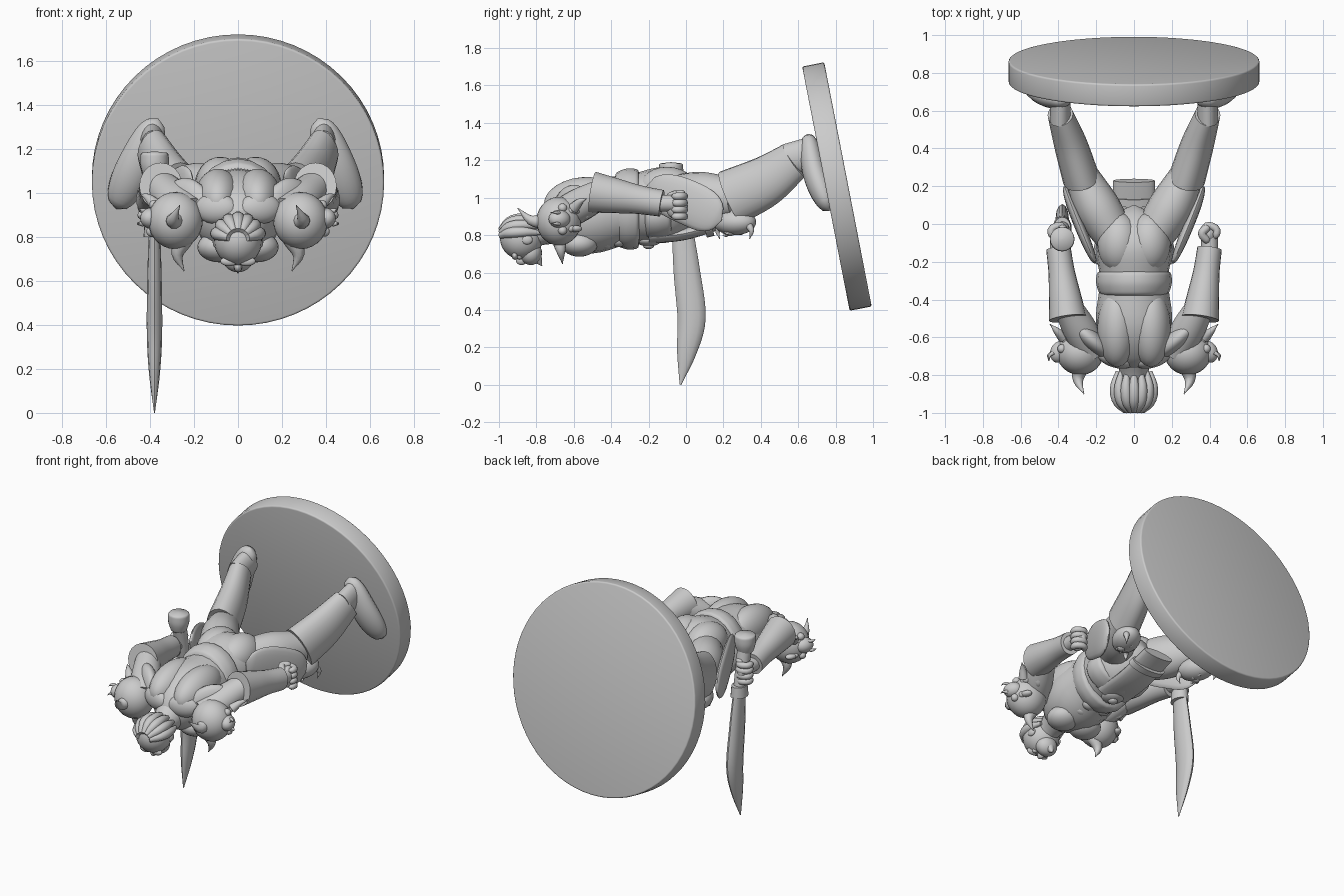
import bpy, bmesh, math
from mathutils import Vector

default_cube = bpy.data.objects.get("Cube")
if default_cube:
    bpy.data.objects.remove(default_cube)

shade = .6
grey = bpy.data.materials.new("plain grey")
grey.use_nodes = True
grey.diffuse_color = (shade, shade, shade, 1)
grey.node_tree.nodes["Principled BSDF"].inputs["Base Color"].default_value = grey.diffuse_color

REAR, UP = Vector((0, 1, 0)), Vector((0, 0, 1))


def finish(name, bm):
    mesh = bpy.data.meshes.new(name)
    bmesh.ops.recalc_face_normals(bm, faces=bm.faces)
    bm.to_mesh(mesh)
    bm.free()
    mesh.materials.append(grey)
    ob = bpy.data.objects.new(name, mesh)
    bpy.context.collection.objects.link(ob)
    bpy.ops.object.select_all(action="DESELECT")
    ob.select_set(True)
    bpy.context.view_layer.objects.active = ob
    bpy.ops.object.shade_smooth_by_angle(angle=math.radians(45))
    return ob


def ball(name, loc, size, rot=(0, 0, 0)):
    bm = bmesh.new()
    bmesh.ops.create_uvsphere(bm, u_segments=24, v_segments=14, radius=1)
    ob = finish(name, bm)
    ob.location, ob.scale, ob.rotation_euler = loc, size, rot


def along(values, t):
    """Smooth curve through evenly spaced values."""
    last = len(values) - 1
    if last == 0:
        return values[0]
    i = min(int(t * last), last - 1)
    f = t * last - i
    b, c = values[i], values[i + 1]
    a = values[i - 1] if i > 0 else b + b - c
    d = values[i + 2] if i + 2 <= last else c + c - b
    return b + (c - a) * (f / 2) + (a * 2 - b * 5 + c * 4 - d) * (f * f / 2) \
        + (b * 3 - a - c * 3 + d) * (f ** 3 / 2)


def tube(name, path, widths, depth=1, dome=0, sides=20, steps=20):
    """Oval loft along a path; dome rounds its ends, a higher value more tightly."""
    path = [Vector(p) for p in path]
    whole = (path[-1] - path[0]).normalized()
    reference = REAR if abs(whole.z) > .75 else UP
    bm, rings = bmesh.new(), []
    for i in range(steps + 1):
        t = i / steps
        ahead, behind = along(path, min(t + .01, 1)), along(path, max(t - .01, 0))
        heading = (ahead - behind).normalized()
        across = heading.cross(reference).normalized()
        over = across.cross(heading)
        taper = max(.05, math.sqrt(max(0, 1 - abs(2 * t - 1) ** dome))) if dome else 1
        radius = max(along(widths, t), .002) * taper
        turns = [math.tau * k / sides for k in range(sides)]
        rings.append([bm.verts.new(along(path, t) + across * radius * math.cos(a)
                                   + over * radius * depth * math.sin(a)) for a in turns])
    for a, b in zip(rings, rings[1:]):
        for k in range(sides):
            j = (k + 1) % sides
            bm.faces.new((a[k], a[j], b[j], b[k]))
    bm.faces.new(rings[0])
    bm.faces.new(rings[-1])
    finish(name, bm)


def horn(name, root, direction, bend, radius):
    root, direction, bend = Vector(root), Vector(direction), Vector(bend)
    tube(name, [root, root + direction / 2 + bend, root + direction],
         [radius, radius * .6, 0], sides=10, steps=8)


def mask(name, centre, r, facing):
    """Demon face on a guard, looking along the facing direction."""
    facing = facing.normalized()
    side = facing.cross(REAR).normalized()
    top = side.cross(facing)
    turn = facing.to_track_quat("Z", "Y").to_euler()
    front = centre + facing * r * .85
    ball(name + "_muzzle", front - top * r * .35, (r * .5, r * .4, r * .4), turn)
    for hand in (side, -side):
        ball(name + "_eye", front + (hand * .4 + top * .2) * r, (r * .16,) * 3)
        ball(name + "_brow", front + (hand * .4 + top * .45) * r, (r * .3, r * .15, r * .2), turn)
        ball(name + "_cheek", front + (hand * .5 - top * .2) * r, (r * .2,) * 3)
        horn(name + "_fang", front + (facing + hand - top * 2) * r * .25, top * r * -.4,
             facing * r * .1, r * .1)


# Round base, tilted to meet the soles
bm = bmesh.new()
radius = .665
bmesh.ops.create_cone(bm, cap_ends=True, segments=64, radius1=radius, radius2=radius, depth=.12)
rim = [e for e in bm.edges if abs(e.verts[0].co.z - e.verts[1].co.z) < .01]
bmesh.ops.bevel(bm, geom=rim, offset=.01, segments=3, profile=.5, affect="EDGES")
base = finish("base", bm)
base.location, base.rotation_euler.x = (0, .807, 1.06), math.radians(-79)

# Torso, belt and loincloth
neck, waist, seat = Vector((0, -.78, .85)), Vector((0, -.3, .94)), Vector((0, .1, .98))
tube("torso", [neck, waist, seat], [.12, .2, .18, .2, .1], dome=8)
tube("belt", [waist - REAR * .09, waist + REAR * .06], [.175, .2, .195], depth=1.08, dome=12)
tube("lower_belt", [(0, -.23, .9), (0, -.07, .91)], [.2, .215, .2], depth=.65, dome=12)
tube("loincloth", [(0, -.2, .79), (0, 0, .81), (0, .23, .88)], [.12, .11], depth=.3)
tube("loincloth_trim", [(0, .1, .835), (0, .14, .845)], [.125], depth=.4)
buckle = Vector((0, -.2, .775))
ball("buckle", buckle, (.07, .07, .035))
ball("buckle_stud", buckle - UP * .03, (.03, .03, .02))

# Head and swept hair
skull = Vector((0, -.88, .785))
tube("neck", [neck + REAR * .08, skull], [.1, .075, .07])
ball("head", skull, (.11, .115, .115))
ball("jaw", skull + REAR * .05 - UP * .08, (.07, .06, .065))
ball("nose", skull - UP * .12, (.018, .03, .025))
horn("beard", skull + REAR * .07 - UP * .09, (0, .04, -.06), (0, 0, 0), .04)
for k in range(-3, 4):
    a = k * .42
    outward = Vector((math.sin(a), 0, math.cos(a))) * .105
    tube("hair_lock", [skull + outward * reach + REAR * y for reach, y in
                       ((.4, -.11), (.85, -.06), (1, .02), (.85, .1))],
         [.018, .03, .012], sides=10, steps=10)

for s, tag in ((1, "left_"), (-1, "right_")):
    OUT = Vector((s, 0, 0))

    def at(x, y, z):
        return Vector((s * x, y, z))

    # Joints that the limbs and armour hang on; the right foot turns out further
    hip, knee, ankle = at(.08, -.1, 1), at(.28, .26, 1), at(.39, .58, 1.2)
    heel, toe = at(.365, .65, 1.34), at(.525 if s > 0 else .555, .765, .93)
    shoulder, elbow, wrist = at(.22, -.68, .9), at(.35, -.5, 1.03), at(.4, -.13, .97)

    # Face details
    ball(tag + "eye", skull + at(.04, -.01, -.1), (.018, .015, .015))
    ball(tag + "brow", skull + at(.04, -.035, -.095), (.04, .017, .022))
    ball(tag + "ear", skull + at(.1, .03, -.01), (.015, .03, .025))

    # Muscle masses
    ball(tag + "upper_back", at(.09, -.55, .98), (.105, .21, .13), (.1, 0, 0))
    ball(tag + "trapezius", at(.1, -.71, .93), (.1, .05, .07), (0, 0, s * .3))
    ball(tag + "chest", at(.085, -.57, .755), (.1, .1, .07))
    ball(tag + "buttock", hip + UP * .04, (.115, .16, .125))
    for row in range(3):
        ball(tag + "abdomen", at(.05, -.43, .76) + (REAR + UP * .15) * row * .07, (.05, .04, .035))

    # Legs, boots and feet
    tube(tag + "thigh", [hip, (hip + knee) / 2 + OUT * .01, knee], [.1, .12, .09], depth=1.15)
    tube(tag + "boot", [knee - REAR * .02, (knee + ankle) / 2 - UP * .015, ankle],
         [.098, .088, .068], depth=1.55)
    tube(tag + "ankle", [ankle - REAR * .04, ankle + REAR * .1 + UP * .04], [.055], depth=1.6)
    tube(tag + "foot", [heel, (heel + toe) / 2 - REAR * .02, toe],
         [.06, .08, .085, .065], depth=.75, dome=6)
    tube(tag + "hip_plate", [at(.205, -.21, 1.06), at(.3, .02, .97), at(.365, .19, .88)],
         [.028], depth=4.3, dome=3)

    # Horned masks guarding the knees
    guard = knee - UP * .13
    ball(tag + "knee_guard", guard, (.085, .12, .07), (0, 0, s * -.4))
    mask(tag + "knee_guard", guard + UP * .01, .07, OUT * .3 - UP)
    for swing in (-1, 1):
        lean = (OUT * .8 + REAR) * swing
        horn(tag + "knee_horn", guard + lean * .06, lean * .02 - UP * .09, lean * .02, .025)

    # Horned masks and straps on the shoulders
    pad = at(.285, -.68, .875)
    ball(tag + "shoulder_guard", pad, (.125, .12, .13))
    mask(tag + "shoulder_guard", pad, .12, OUT + REAR * .45 + UP * .1)
    horn(tag + "shoulder_horn", pad - REAR * .08, at(-.02, -.14, .07), at(.02, 0, -.03), .045)
    horn(tag + "shoulder_horn", pad - OUT * .04 - UP * .08, at(0, .02, -.15), at(.03, 0, 0), .045)
    horn(tag + "shoulder_spike", pad + at(.09, .08, .07), at(.07, .07, .05), UP * .01, .03)
    tube(tag + "shoulder_strap", [shoulder - OUT * .07, elbow - at(.11, .1, .06), elbow - UP * .1],
         [.04, .05, .03], depth=2, dome=8)

    # Arms with flared cuffs
    tube(tag + "upper_arm", [shoulder, elbow + REAR * .06], [.085, .09, .075])
    tube(tag + "cuff", [elbow, wrist], [.1, .085, .07, .065], depth=1.1)
    tube(tag + "wrist", [wrist - REAR * .05, wrist + REAR * .06], [.045])
    fist = wrist + REAR * .08
    ball(tag + "palm", fist - UP * .015, (.04, .06, .07))
    for k in range(4):
        root = fist + UP * (k * .036 - .07)
        curl = [math.radians(-45 + 75 * step) for step in range(4)]
        tube(tag + "finger", [root + (OUT * math.cos(a) + REAR * math.sin(a)) * .042 for a in curl],
             [.021, .02], dome=6, sides=10, steps=10)
    tube(tag + "thumb", [fist - REAR * .05 + UP * .03, fist - OUT * .04 + UP * .05,
                         fist + REAR * .04 + UP * .05], [.022], dome=6, sides=10, steps=10)

# Sword held point down in the right hand
grip, collar, tip = Vector((-.38, -.08, 1.12)), Vector((-.38, -.02, .84)), Vector((-.38, -.03, 0))
tube("sword_grip", [grip, collar], [.045, .038])
tube("sword_pommel", [grip + UP * .07, grip - UP * .06], [.064, .064, .045], dome=16)
tube("sword_collar", [collar + UP * .03, collar - UP * .04], [.045, .05], depth=1.25)
belly = Vector((-.38, .03, .36))
tube("sword_blade", [collar, (collar + belly) / 2, belly, (belly + tip) / 2 + REAR * .005, tip],
     [.026, .033, .035, .025, .002], depth=2.15, sides=12)
